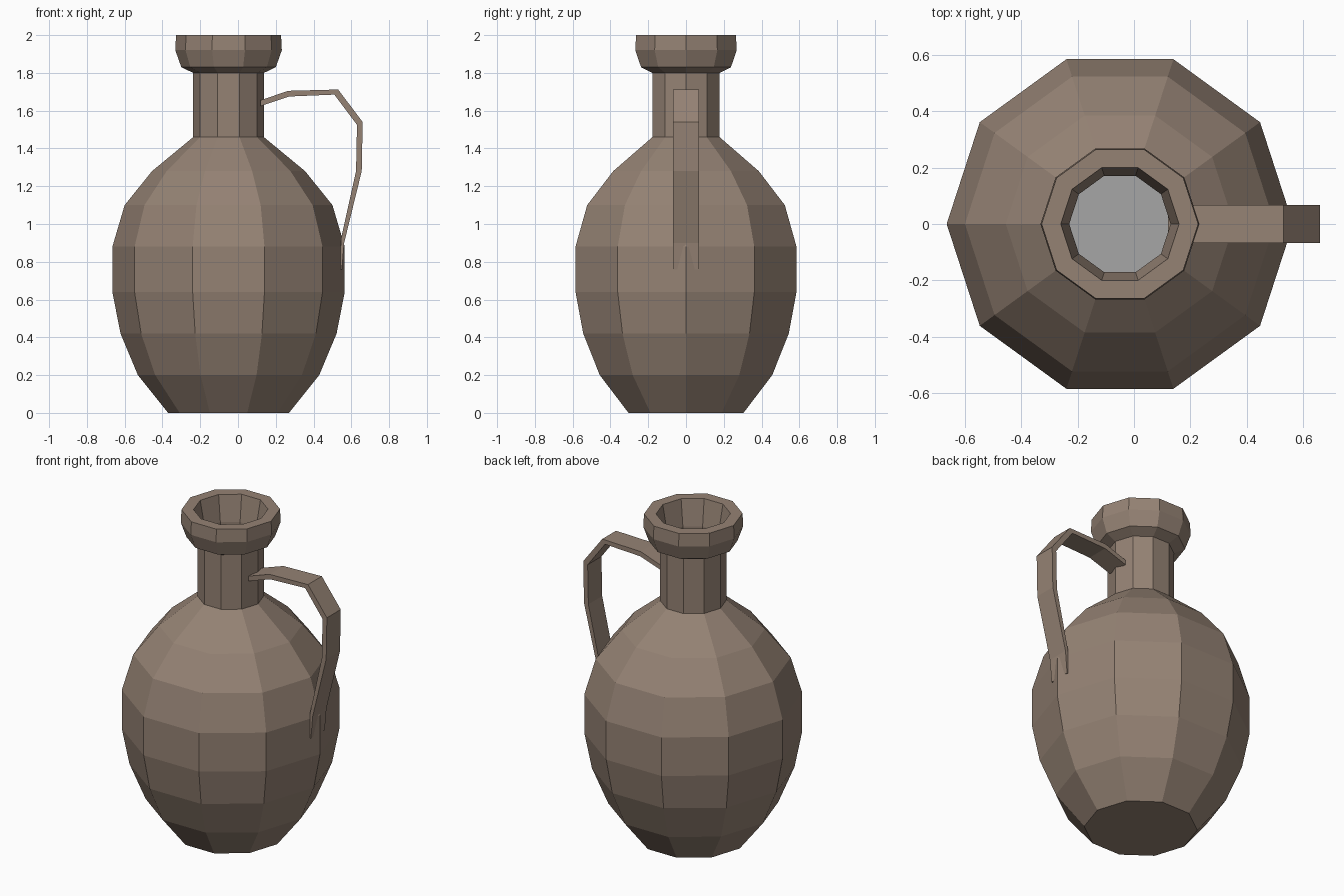
import bpy, bmesh, math

if "Cube" in bpy.data.objects:
    bpy.data.objects.remove(bpy.data.objects["Cube"], do_unlink=True)

SIDES = 10
CENTRE_X = -0.05


def make_material(name, colour):
    mat = bpy.data.materials.new(name)
    mat.use_nodes = True
    mat.diffuse_color = colour
    mat.node_tree.nodes["Principled BSDF"].inputs["Base Color"].default_value = colour
    return mat


def finish(name, bm, mat):
    bmesh.ops.recalc_face_normals(bm, faces=bm.faces)
    mesh = bpy.data.meshes.new(name)
    bm.to_mesh(mesh)
    bm.free()
    mesh.materials.append(mat)
    obj = bpy.data.objects.new(name, mesh)
    bpy.context.collection.objects.link(obj)
    return obj


def ring(bm, radius, z):
    return [bm.verts.new((CENTRE_X + radius * math.cos(math.tau * i / SIDES),
                          radius * math.sin(math.tau * i / SIDES), z))
            for i in range(SIDES)]


def lathe(name, profile, mat):
    """Ten-sided turned form from (radius, height) points, closed underneath."""
    bm = bmesh.new()
    rings = [ring(bm, r, z) for r, z in profile]
    bm.faces.new(rings[0])
    for low, high in zip(rings, rings[1:]):
        for i in range(SIDES):
            j = (i + 1) % SIDES
            bm.faces.new((low[i], low[j], high[j], high[i]))
    return finish(name, bm, mat)


clay = make_material("brown clay", (0.30, 0.225, 0.175, 1))
grey = make_material("grey filling", (0.38, 0.38, 0.38, 1))

# Belly, neck, flared lip and the inside of the neck in one turned shell
lathe("jug_body", [
    (0.32, 0), (0.48, 0.2), (0.572, 0.42), (0.615, 0.64), (0.615, 0.88),
    (0.55, 1.1), (0.405, 1.28), (0.187, 1.46), (0.187, 1.8), (0.25, 1.83),
    (0.282, 1.92), (0.278, 2), (0.21, 2), (0.18, 1.84), (0.18, 1.48)], clay)

# Flat surface closing the inside of the neck
bm = bmesh.new()
bm.faces.new(ring(bm, 0.18, 1.5))
finish("neck_filling", bm, grey)

# Strap handle: outer and inner outlines joined across its width
outer = [(0.12, 1.655), (0.265, 1.705), (0.53, 1.712), (0.66, 1.54),
         (0.655, 1.28), (0.562, 0.9), (0.55, 0.76)]
inner = [(0.12, 1.625), (0.27, 1.675), (0.51, 1.685), (0.63, 1.525),
         (0.625, 1.28), (0.545, 0.92), (0.54, 0.76)]
bm = bmesh.new()
loops = [[bm.verts.new((x, y, z)) for (x, z), y in
          ((a, -0.068), (a, 0.068), (b, 0.068), (b, -0.068))]
         for a, b in zip(outer, inner)]
for one, two in zip(loops, loops[1:]):
    for i in range(4):
        j = (i + 1) % 4
        bm.faces.new((one[i], one[j], two[j], two[i]))
bm.faces.new(loops[0])
bm.faces.new(loops[-1])
finish("handle", bm, clay)
